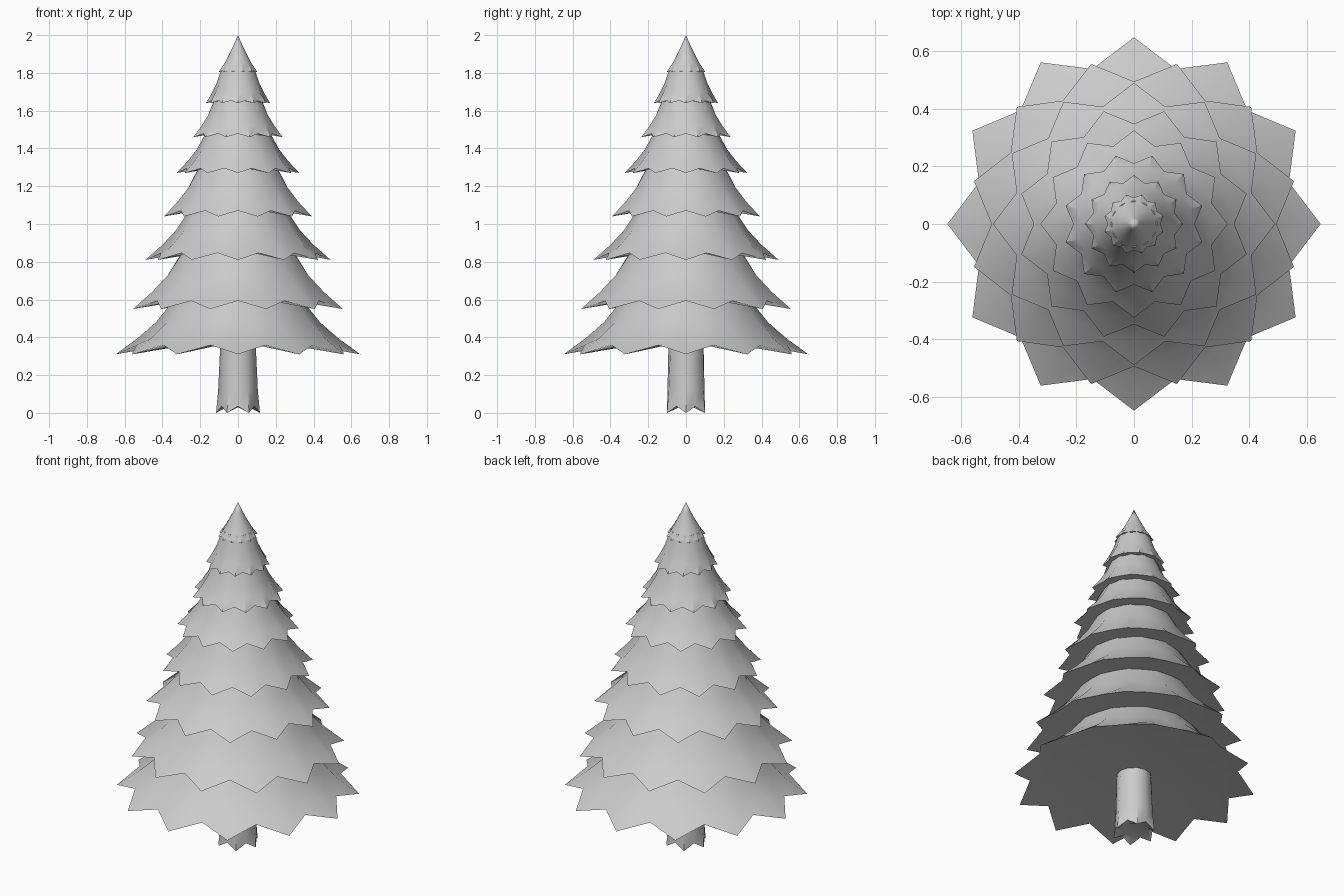
import bpy, bmesh, math

cube = bpy.data.objects.get("Cube")
if cube:
    bpy.data.objects.remove(cube, do_unlink=True)

grey = bpy.data.materials.new("light grey")
grey.use_nodes = True
grey.diffuse_color = (0.6, 0.6, 0.6, 1)
grey.node_tree.nodes["Principled BSDF"].inputs["Base Color"].default_value = (0.6, 0.6, 0.6, 1)

SIDES = 24


def ring(bm, tip, notch, sides, turn=0.0):
    """Ring whose corners alternate between tip and notch, each (radius, height)."""
    verts = []
    for i in range(sides):
        radius, height = notch if i % 2 else tip
        a = turn + 2 * math.pi * i / sides
        verts.append(bm.verts.new((radius * math.cos(a), radius * math.sin(a), height)))
    return verts


def loft(name, rings, sides, turn=0.0, apex=None):
    """Skin a stack of rings, closing the underside and the top."""
    bm = bmesh.new()
    loops = [ring(bm, tip, notch, sides, turn) for tip, notch in rings]
    for low, high in zip(loops, loops[1:]):
        for i in range(sides):
            j = (i + 1) % sides
            bm.faces.new((low[i], low[j], high[j], high[i]))
    bm.faces.new(loops[0][::-1])
    if apex is None:
        bm.faces.new(loops[-1])
    else:
        top = bm.verts.new((0, 0, apex))
        for i in range(sides):
            bm.faces.new((loops[-1][i], loops[-1][(i + 1) % sides], top))
    bmesh.ops.recalc_face_normals(bm, faces=bm.faces)
    mesh = bpy.data.meshes.new(name)
    bm.to_mesh(mesh)
    bm.free()
    mesh.materials.append(grey)
    obj = bpy.data.objects.new(name, mesh)
    bpy.context.collection.objects.link(obj)
    bpy.ops.object.select_all(action="DESELECT")
    obj.select_set(True)
    bpy.context.view_layer.objects.active = obj
    bpy.ops.object.shade_smooth_by_angle(angle=math.radians(40))


# Branch tiers from bottom to top: (tip radius, tip height)
tiers = [(0.648, 0.31), (0.575, 0.55), (0.49, 0.81), (0.405, 1.04),
         (0.325, 1.27), (0.245, 1.46), (0.17, 1.64), (0.106, 1.805)]

for n, (radius, base) in enumerate(tiers):
    last = n == len(tiers) - 1
    rise = 0.075 * radius
    notch_z = base + rise
    if last:
        height, apex = 2.0 - base, 2.0
        profile = [(0.25, 0.68, 0.64), (0.5, 0.43, 0.42), (0.75, 0.2, 0.2)]
    else:
        next_r, next_z = tiers[n + 1]
        height, apex = next_z + 0.075 * next_r - base, None
        # (share of height, ridge share of radius, valley share of radius)
        profile = [(0.3, 0.82, 0.76), (0.6, 0.67, 0.645), (1.0, 0.53, 0.52), (1.15, 0.47, 0.47)]
    rings = [((0.6 * radius, notch_z),) * 2,
             ((radius, base), (0.86 * radius, notch_z))]
    for t, ridge, valley in profile:
        z = base + t * height
        rings.append(((ridge * radius, z), (valley * radius, z)))
    # Every other tier is turned by half a point
    loft(f"branch_tier_{n + 1}", rings, SIDES, (n % 2) * math.pi / 12, apex)

# Trunk with a pointed, slightly flared foot
loft("trunk", [((0.07, 0.03),) * 2,
               ((0.116, 0.0), (0.1, 0.035)),
               ((0.105, 0.12), (0.098, 0.12)),
               ((0.092, 0.4),) * 2], 12)
